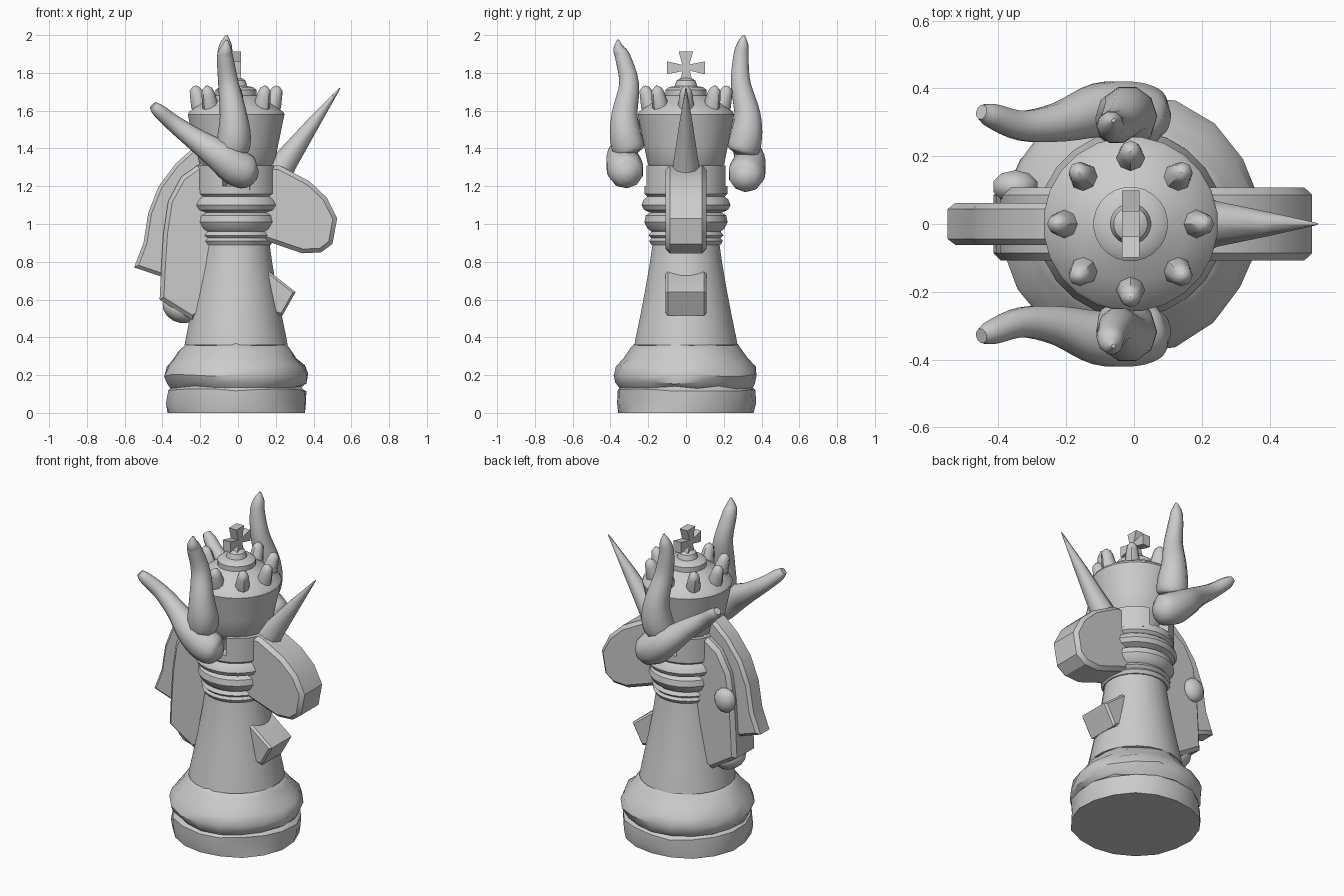
import bpy, bmesh, math, random
from mathutils import Vector, Matrix

if "Cube" in bpy.data.objects:
    bpy.data.objects.remove(bpy.data.objects["Cube"])

random.seed(4)
CX = -0.01  # axis of the turned parts


def finish(name, bm, angle=35):
    bmesh.ops.remove_doubles(bm, verts=bm.verts, dist=1e-5)
    bmesh.ops.recalc_face_normals(bm, faces=bm.faces)
    me = bpy.data.meshes.new(name)
    bm.to_mesh(me)
    bm.free()
    ob = bpy.data.objects.new(name, me)
    bpy.context.collection.objects.link(ob)
    bpy.ops.object.select_all(action='DESELECT')
    bpy.context.view_layer.objects.active = ob
    ob.select_set(True)
    if angle:
        bpy.ops.object.shade_smooth_by_angle(angle=math.radians(angle))
    return ob


def skin(bm, rings):
    rows = [[bm.verts.new(p) for p in r] for r in rings]
    n = len(rows[0])
    for a, b in zip(rows, rows[1:]):
        for i in range(n):
            bm.faces.new((a[i], a[(i + 1) % n], b[(i + 1) % n], b[i]))
    bm.faces.new(rows[0])
    bm.faces.new(rows[-1])


def lathe(name, profile, sides=24, jitter=0.0, angle=35):
    bm = bmesh.new()
    rings = []
    for r, z in profile:
        ring = []
        for i in range(sides):
            a = math.tau * (i + 0.5) / sides
            rr = r + random.uniform(-jitter, jitter)
            zz = z + (random.uniform(-jitter, jitter) if z > 0 else 0)
            ring.append((CX + rr * math.cos(a), rr * math.sin(a), zz))
        rings.append(ring)
    skin(bm, rings)
    return finish(name, bm, angle)


def plate(name, outline, half, bevel=0.0, angle=30):
    """Side outline in x-z, extruded evenly along y."""
    bm = bmesh.new()
    face = bm.faces.new([bm.verts.new((x, -half, z)) for x, z in outline])
    ext = bmesh.ops.extrude_face_region(bm, geom=[face])
    vs = [v for v in ext['geom'] if isinstance(v, bmesh.types.BMVert)]
    bmesh.ops.translate(bm, verts=vs, vec=(0, 2 * half, 0))
    if bevel:
        rim = [e for e in bm.edges
               if abs(e.verts[0].co.y - e.verts[1].co.y) < 1e-6]
        bmesh.ops.bevel(bm, geom=rim, offset=bevel, segments=1, affect='EDGES')
    return finish(name, bm, angle)


def horn(name, path, sides=10, steps=4):
    """Tapered tube through (x, y, z, radius) points, smoothed between them."""
    p = [Vector(q) for q in path]
    p = [2 * p[0] - p[1]] + p + [2 * p[-1] - p[-2]]
    pts = []
    for i in range(1, len(p) - 2):
        a, b, c, d = p[i - 1:i + 3]
        for s in range(steps):
            t = s / steps
            pts.append(0.5 * (2 * b + (c - a) * t + (2 * a - 5 * b + 4 * c - d) * t * t
                              + (3 * b - a - 3 * c + d) * t ** 3))
    pts.append(p[-2])
    rings = []
    for i, q in enumerate(pts):
        tan = (pts[min(i + 1, len(pts) - 1)] - pts[max(i - 1, 0)]).xyz.normalized()
        u = tan.cross(Vector((0, 1, 0))).normalized()
        v = tan.cross(u)
        r = max(q.w, 0.003)
        rings.append([q.xyz + r * (math.cos(math.tau * k / sides) * u
                                   + math.sin(math.tau * k / sides) * v)
                      for k in range(sides)])
    bm = bmesh.new()
    skin(bm, rings)
    return finish(name, bm, 50)


# Worn base, low-poly with rough edges
lathe("base", [(0.365, 0), (0.37, 0.05), (0.37, 0.12), (0.35, 0.135), (0.37, 0.16),
               (0.38, 0.2), (0.365, 0.25), (0.325, 0.29), (0.295, 0.33),
               (0.265, 0.36), (0.24, 0.37)], sides=18, jitter=0.008)

# Flared body and stacked collar rings
lathe("body", [(0.2, 0.34), (0.275, 0.36), (0.268, 0.4), (0.243, 0.52), (0.218, 0.65),
               (0.195, 0.78), (0.178, 0.9), (0.17, 0.96)])
lathe("collar", [(0.15, 0.88), (0.185, 0.89), (0.197, 0.91), (0.185, 0.925), (0.2, 0.94),
                 (0.185, 0.96), (0.205, 0.975), (0.222, 1.01), (0.215, 1.045),
                 (0.19, 1.06), (0.225, 1.075), (0.238, 1.1), (0.225, 1.13),
                 (0.2, 1.15)])

# Castle turret with four merlons
lathe("turret", [(0.18, 1.12), (0.2, 1.14), (0.222, 1.16), (0.222, 1.2), (0.17, 1.2)])
bm = bmesh.new()
for k in range(4):
    rings = []
    for s in range(7):
        a = math.radians(45 + 90 * k - 26 + 52 * s / 6)
        rings.append([(CX + r * math.cos(a), r * math.sin(a), z)
                      for r, z in ((0.15, 1.18), (0.222, 1.18), (0.222, 1.31), (0.15, 1.31))])
    skin(bm, rings)
finish("merlons", bm)

# Crown cup, dome and finial
lathe("crown", [(0.14, 1.15), (0.15, 1.25), (0.19, 1.3), (0.205, 1.32), (0.225, 1.42),
                (0.258, 1.58), (0.25, 1.595), (0.17, 1.65), (0.11, 1.68), (0.11, 1.71),
                (0.09, 1.725), (0.06, 1.73), (0.05, 1.76), (0.025, 1.775)])
bm = bmesh.new()
for k in range(8):
    a = math.tau * k / 8
    out = Vector((math.cos(a), math.sin(a), 0))
    side = Vector((-out.y, out.x, 0))
    rings = []
    for d, z, r in ((0.175, 1.58, 0.04), (0.195, 1.63, 0.042), (0.21, 1.69, 0.034),
                    (0.22, 1.715, 0.026), (0.222, 1.73, 0.008)):
        c = out * d + Vector((CX, 0, z))
        rings.append([c + r * (math.cos(t) * (out + Vector((0, 0, -0.4))) + math.sin(t) * side)
                      for t in [math.tau * j / 8 for j in range(8)]])
    skin(bm, rings)
finish("crown_points", bm, 45)

# Flared cross facing sideways
bm = bmesh.new()
arm = [(0.017, 0.017), (0.038, 0.085), (-0.038, 0.085)]
cross = []
for k in range(4):
    m = Matrix.Rotation(math.pi / 2 * k, 2)
    cross += [m @ Vector((y * (0.9 if k % 2 else 1), z * (1.17 if k % 2 else 1))) for y, z in arm]
skin(bm, [[(CX + s * 0.026, p.x, 1.827 + p.y) for p in cross] for s in (-1, 1)])
finish("cross", bm, 0)

# Horse parts: head, neck, mane and chest
plate("horse_head", [(0.0, 1.31), (0.22, 1.31), (0.38, 1.225), (0.47, 1.14), (0.525, 1.03),
                     (0.5, 0.895), (0.44, 0.85), (0.34, 0.845), (0.15, 0.91), (0.0, 0.95)],
      0.108, 0.022)
plate("horse_neck", [(-0.05, 1.32), (-0.2, 1.32), (-0.3, 1.25), (-0.37, 1.12), (-0.395, 0.95),
                     (-0.405, 0.8), (-0.415, 0.6), (-0.24, 0.49), (-0.1, 0.6)], 0.108, 0.022)
plate("horse_mane", [(-0.15, 1.42), (-0.24, 1.4), (-0.33, 1.32), (-0.42, 1.2), (-0.475, 1.06),
                     (-0.5, 0.9), (-0.55, 0.77), (-0.4, 0.72), (-0.3, 0.8), (-0.15, 1.2)],
      0.062, 0.018, 40)
plate("horse_chest", [(0.1, 0.77), (0.17, 0.745), (0.305, 0.64), (0.235, 0.515), (0.1, 0.55)],
      0.108, 0.012)

# Small lumps: ear bump on the rear side, curl under the neck
for name, loc, size in (("side_bump", (-0.35, 0.11, 0.96), (0.07, 0.05, 0.075)),
                        ("mane_curl", (-0.31, 0.0, 0.55), (0.1, 0.09, 0.07))):
    bm = bmesh.new()
    bmesh.ops.create_uvsphere(bm, u_segments=10, v_segments=7, radius=1)
    bmesh.ops.scale(bm, vec=size, verts=bm.verts)
    if name == "mane_curl":
        bmesh.ops.rotate(bm, cent=(0, 0, 0), verts=bm.verts, matrix=Matrix.Rotation(0.5, 3, 'Y'))
    bmesh.ops.translate(bm, vec=loc, verts=bm.verts)
    finish(name, bm, 50)

# Forehead spike
horn("forehead_spike", [(0.18, 0, 1.22, 0.085), (0.25, 0, 1.33, 0.066),
                        (0.4, 0, 1.535, 0.035), (0.54, 0, 1.72, 0.003)], sides=8, steps=1)

# Upright and swept horns on both sides, slightly unequal
for s, tag, tip, top, dz in ((1, "rear", 0.305, 2.0, -0.01), (-1, "front", 0.36, 1.975, 0.01)):
    lean = tip - 0.305
    horn("upright_horn_" + tag,
         [(-0.03, s * 0.29, 1.36, 0.03), (-0.03, s * 0.3, 1.39, 0.085),
          (-0.02, s * 0.32, 1.47, 0.088), (-0.025, s * (0.325), 1.58, 0.072),
          (-0.05, s * (0.29 + 0.2 * lean), 1.74, 0.055),
          (-0.068, s * (0.29 + 0.8 * lean), 1.88, 0.043),
          (-0.065, s * (tip - 0.005), top - 0.05, 0.032), (-0.06, s * tip, top, 0.006)])
    horn("swept_horn_" + tag,
         [(0.1, s * 0.3, 1.25 + dz, 0.03), (0.06, s * 0.31, 1.26 + dz, 0.085),
          (-0.01, s * 0.325, 1.29 + dz, 0.098), (-0.1, s * 0.335, 1.355 + dz, 0.083),
          (-0.22, s * 0.3, 1.445, 0.06), (-0.33, s * 0.29, 1.525, 0.046),
          (-0.42, s * 0.32, 1.60, 0.036), (-0.45, s * 0.33, 1.63, 0.022)])
